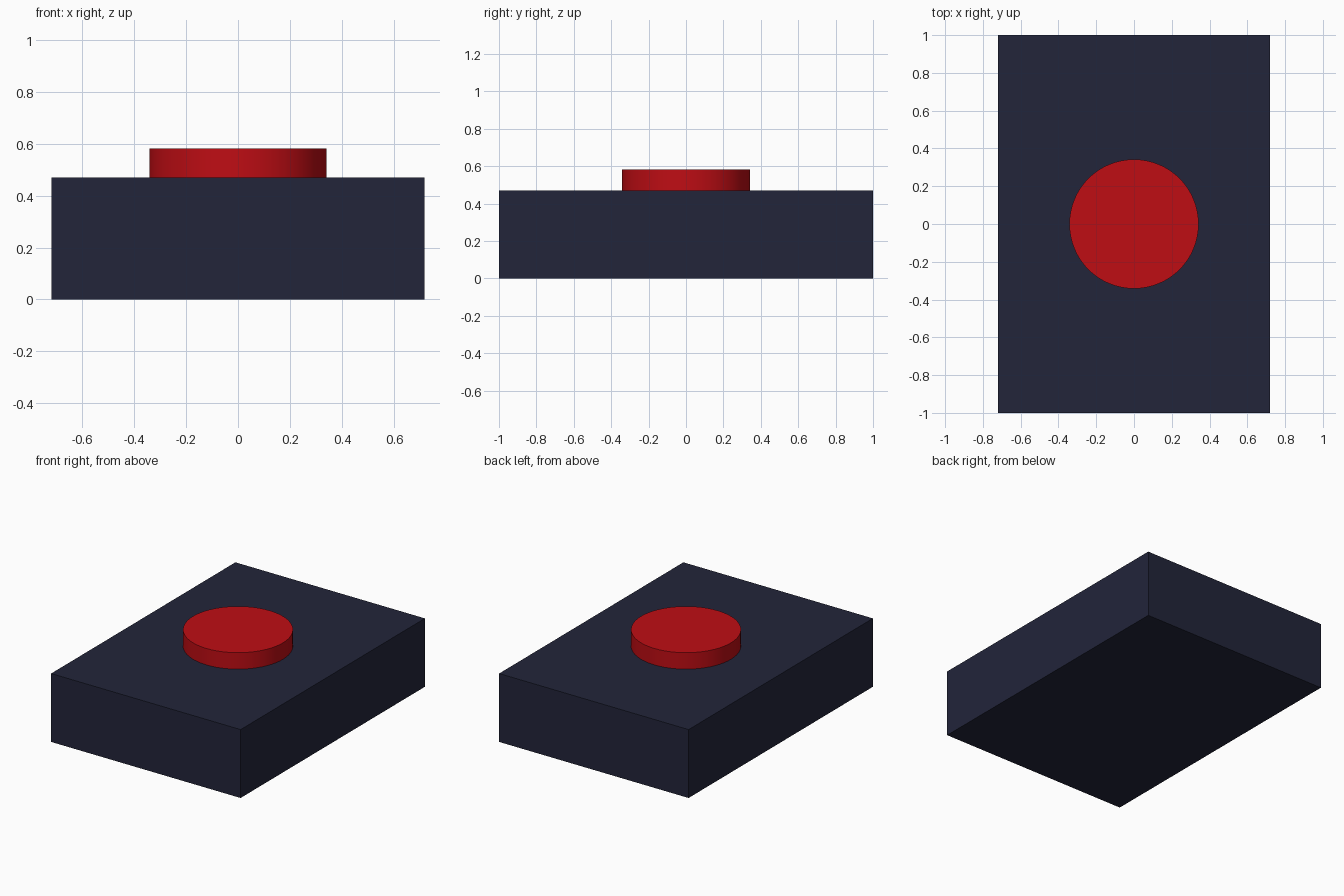
import bpy
import math

if "Cube" in bpy.data.objects:
    bpy.data.objects.remove(bpy.data.objects["Cube"])


def finish(obj, name, color):
    obj.name = name
    mat = bpy.data.materials.new(name + "_material")
    mat.diffuse_color = (*color, 1.0)
    mat.use_nodes = True
    mat.node_tree.nodes["Principled BSDF"].inputs["Base Color"].default_value = mat.diffuse_color
    obj.data.materials.append(mat)


BASE_TOP, BUTTON_TOP = 0.47, 0.583

# Rectangular housing block
bpy.ops.mesh.primitive_cube_add(size=1, location=(0, 0, BASE_TOP / 2))
base = bpy.context.object
base.scale = (1.44, 2.0, BASE_TOP)
bpy.ops.object.transform_apply(location=False, rotation=False, scale=True)
finish(base, "base_block", (0.016, 0.018, 0.042))

# Round push button on top
bpy.ops.mesh.primitive_cylinder_add(
    vertices=64, radius=0.342, depth=BUTTON_TOP - BASE_TOP,
    location=(0, 0, (BASE_TOP + BUTTON_TOP) / 2))
button = bpy.context.object
bpy.ops.object.shade_smooth_by_angle(angle=math.radians(30))
finish(button, "round_button", (0.52, 0.004, 0.007))
